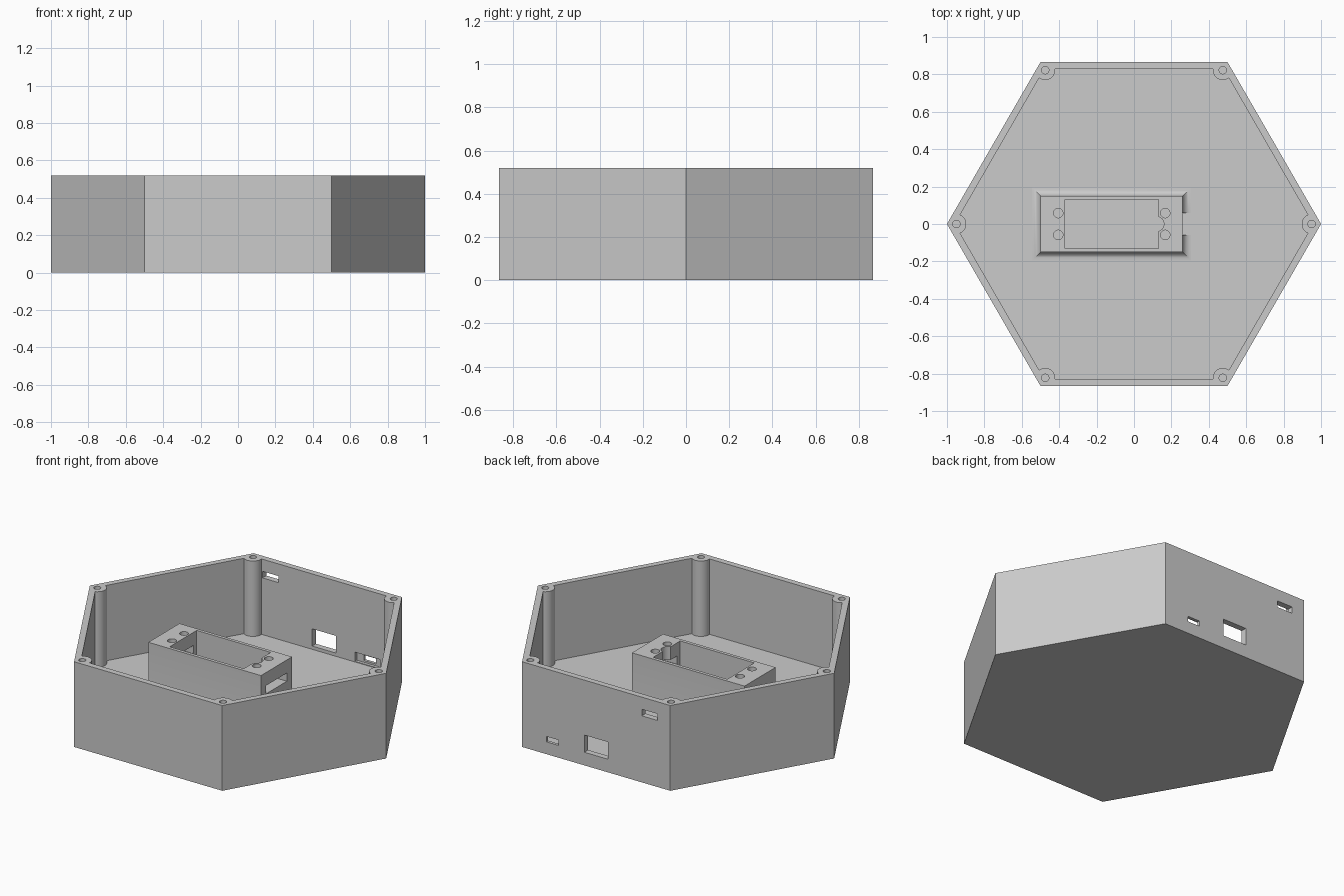
import bpy, bmesh, math
from mathutils import Matrix, Vector

HEIGHT = 0.52
FLOOR = 0.06
INNER = 0.958       # corner radius of the inside hexagon
POST_AT = 0.95      # distance of the screw posts from the centre

cube = bpy.data.objects.get("Cube")
if cube:
    bpy.data.objects.remove(cube, do_unlink=True)

grey = bpy.data.materials.new("grey plastic")
grey.use_nodes = True
grey.diffuse_color = (0.6, 0.6, 0.6, 1)
grey.node_tree.nodes["Principled BSDF"].inputs["Base Color"].default_value = (0.6, 0.6, 0.6, 1)


def finish(name, bm):
    bmesh.ops.recalc_face_normals(bm, faces=bm.faces)
    mesh = bpy.data.meshes.new(name)
    bm.to_mesh(mesh)
    bm.free()
    mesh.materials.append(grey)
    obj = bpy.data.objects.new(name, mesh)
    bpy.context.collection.objects.link(obj)
    return obj


def loft(name, rings):
    """Closed solid through a stack of point rings."""
    bm = bmesh.new()
    loops = [[bm.verts.new(p) for p in ring] for ring in rings]
    for low, high in zip(loops, loops[1:]):
        for i in range(len(low)):
            j = (i + 1) % len(low)
            bm.faces.new((low[i], low[j], high[j], high[i]))
    bm.faces.new(loops[0][::-1])
    bm.faces.new(loops[-1])
    return finish(name, bm)


def prism(name, radius, z0, z1, sides=32, x=0, y=0):
    angles = [math.tau * i / sides for i in range(sides)]
    return loft(name, [[(x + radius * math.cos(a), y + radius * math.sin(a), z)
                        for a in angles] for z in (z0, z1)])


def rectangle(x0, x1, y0, y1, z, grow=0):
    x0, x1, y0, y1 = x0 - grow, x1 + grow, y0 - grow, y1 + grow
    return [(x0, y0, z), (x1, y0, z), (x1, y1, z), (x0, y1, z)]


def box(name, x0, x1, y0, y1, z0, z1):
    return loft(name, [rectangle(x0, x1, y0, y1, z) for z in (z0, z1)])


def cut(target, cutter):
    mod = target.modifiers.new("cut", 'BOOLEAN')
    mod.operation = 'DIFFERENCE'
    mod.solver = 'EXACT'
    mod.object = cutter
    cutter.hide_render = True
    bpy.context.view_layer.objects.active = target
    bpy.ops.object.modifier_apply(modifier=mod.name)
    bpy.data.objects.remove(cutter, do_unlink=True)


def smooth(obj):
    bpy.ops.object.select_all(action='DESELECT')
    obj.select_set(True)
    bpy.context.view_layer.objects.active = obj
    bpy.ops.object.shade_smooth_by_angle(angle=math.radians(30))


# Hexagonal case: the hollow leaves a screw post standing in each corner
case = prism("hexagonal_case", 1, 0, HEIGHT, 6)
hollow = prism("hollow", INNER, FLOOR, HEIGHT + 0.1, 6)
corners = [(POST_AT * math.cos(math.tau * i / 6), POST_AT * math.sin(math.tau * i / 6))
           for i in range(6)]
for x, y in corners:
    cut(hollow, prism("post", 0.053, 0, HEIGHT + 0.2, 40, x, y))
cut(case, hollow)
for x, y in corners:
    cut(case, prism("post_hole", 0.02, 0.3, HEIGHT + 0.1, 24, x, y))

# Openings in the back wall: plug, socket with inner recess, switch
for x0, x1, y0, z0, z1 in ((-0.08, 0.08, 0.7, 0.08, 0.185),
                           (0.255, 0.336, 0.7, 0.075, 0.108),
                           (-0.415, -0.308, 0.7, 0.406, 0.446)):
    cut(case, box("opening", x0, x1, y0, 1, z0, z1))
cut(case, box("recess", 0.208, 0.378, 0.7, 0.848, 0.064, 0.12))
smooth(case)

# Central mount with a concave fillet around its foot
FILLET = 0.045
TOP = 0.365
FOOT = (-0.5, 0.26, -0.15, 0.15)
rings = []
for i in range(9):
    a = math.pi / 2 * i / 8
    rings.append(rectangle(*FOOT, FLOOR + FILLET * (1 - math.cos(a)), FILLET * (1 - math.sin(a))))
rings.append(rectangle(*FOOT, TOP))
mount = loft("central_mount", rings)

# Well, cable groove, side slot and cable channel
cut(mount, box("well", -0.37, 0.13, -0.13, 0.13, 0, 0.5))
cut(mount, prism("groove", 0.04, 0, 0.5, 32, 0.12, 0))
cut(mount, box("slot", -0.43, 0.4, -0.1, 0.1, 0.235, 0.285))
cut(mount, box("channel", 0.1, 0.4, -0.06, 0.06, 0, 0.13))
for x in (-0.405, 0.167):
    for y in (-0.058, 0.058):
        cut(mount, prism("screw_hole", 0.025, 0.2, 0.5, 24, x, y))
smooth(mount)
